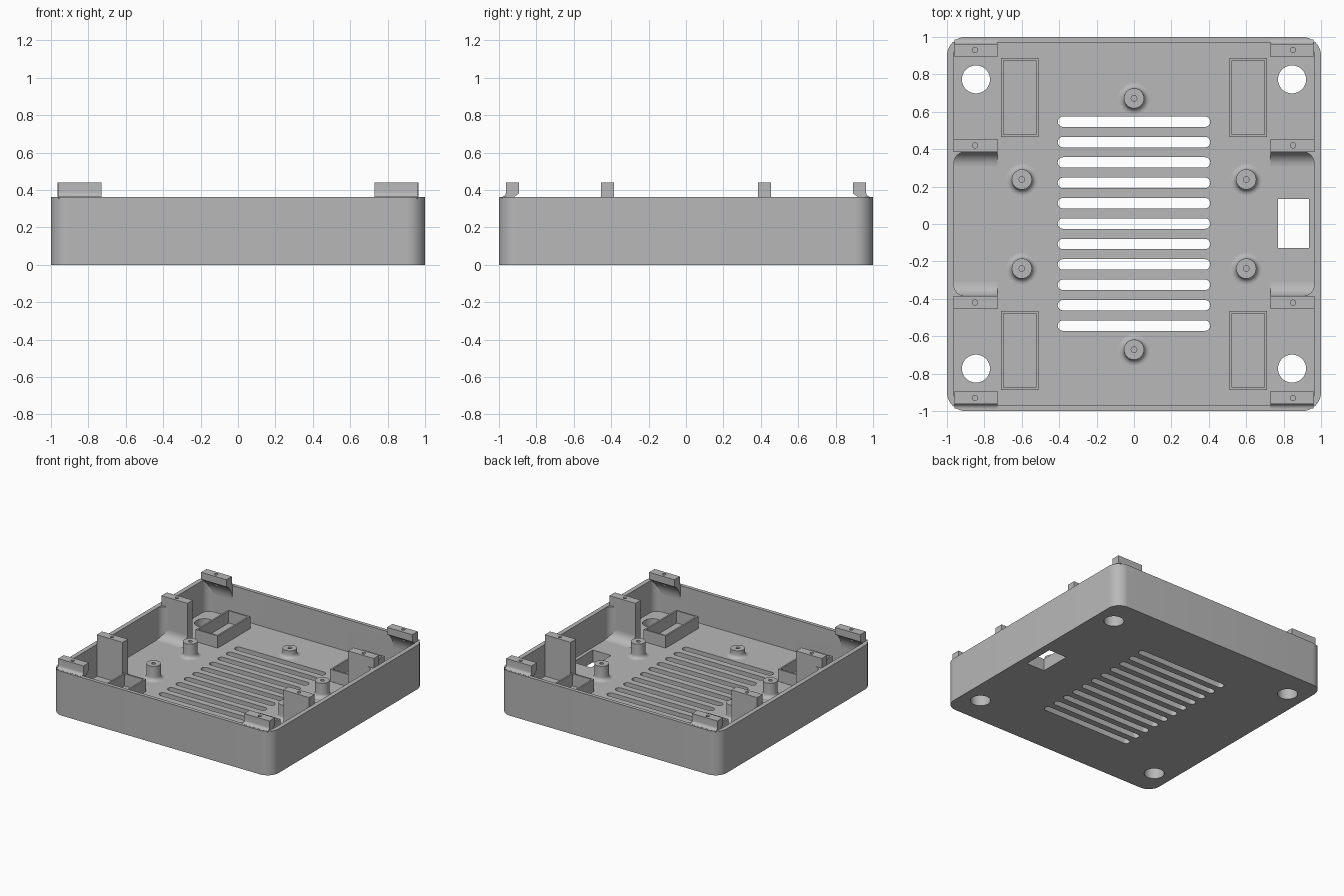
import bpy, bmesh
from math import pi, cos, sin, radians
from mathutils import Matrix

if "Cube" in bpy.data.objects:
    bpy.data.objects.remove(bpy.data.objects["Cube"])

grey = bpy.data.materials.new("plain_grey")
grey.use_nodes = True
colour = (0.48, 0.48, 0.48, 1)
grey.diffuse_color = colour
grey.node_tree.nodes["Principled BSDF"].inputs["Base Color"].default_value = colour

FLOOR, RIM, TOP = 0.1, 0.362, 0.44
INNER_X, INNER_Y = 0.963, 0.97
TAB_X0, TAB_X1 = 0.73, 0.96
BAY_Y = 0.385
ALONG_X = Matrix(((0, 0, 1, 0), (1, 0, 0, 0), (0, 1, 0, 0), (0, 0, 0, 1)))
CORNERS = [(sx, sy) for sx in (1, -1) for sy in (1, -1)]


def side_name(sx, sy):
    return ("back" if sy > 0 else "front") + ("_left" if sx > 0 else "_right")


# 2D outlines
def arc(cx, cy, r, a0, a1, n=8):
    return [(cx + r * cos(radians(a0 + (a1 - a0) * i / n)),
             cy + r * sin(radians(a0 + (a1 - a0) * i / n))) for i in range(n + 1)]


def circle(cx, cy, r, n=32):
    return arc(cx, cy, r, 0, 360, n)[:-1]


def rect(x0, x1, y0, y1):
    return [(x0, y0), (x1, y0), (x1, y1), (x0, y1)]


def round_rect(hx, hy, r):
    pts = []
    for k, (sx, sy) in enumerate(((1, 1), (-1, 1), (-1, -1), (1, -1))):
        pts += arc(sx * (hx - r), sy * (hy - r), r, 90 * k, 90 * k + 90, 10)
    return pts


def finish(name, bm):
    bmesh.ops.remove_doubles(bm, verts=bm.verts, dist=1e-5)
    bmesh.ops.recalc_face_normals(bm, faces=bm.faces)
    mesh = bpy.data.meshes.new(name)
    bm.to_mesh(mesh)
    bm.free()
    obj = bpy.data.objects.new(name, mesh)
    bpy.context.collection.objects.link(obj)
    mesh.materials.clear()
    mesh.materials.append(grey)
    shade(obj)
    return obj


def shade(obj):
    for p in obj.data.polygons:
        p.use_smooth = True
    obj.data.set_sharp_from_angle(angle=radians(30))


# Extrude an outline, with holes as further loops, from z0 to z1
def prism(name, loops, z0, z1, matrix=Matrix()):
    curve = bpy.data.curves.new(name + "_outline", "CURVE")
    curve.dimensions = "2D"
    curve.fill_mode = "BOTH"
    curve.extrude = (z1 - z0) / 2
    for pts in loops:
        spline = curve.splines.new("POLY")
        spline.points.add(len(pts) - 1)
        for p, (x, y) in zip(spline.points, pts):
            p.co = (x, y, 0, 1)
        spline.use_cyclic_u = True
    temp = bpy.data.objects.new(name + "_outline", curve)
    bpy.context.collection.objects.link(temp)
    bpy.context.view_layer.update()
    graph = bpy.context.evaluated_depsgraph_get()
    mesh = bpy.data.meshes.new_from_object(temp.evaluated_get(graph))
    bm = bmesh.new()
    bm.from_mesh(mesh)
    bpy.data.objects.remove(temp)
    bpy.data.meshes.remove(mesh)
    bm.transform(matrix @ Matrix.Translation((0, 0, (z0 + z1) / 2)))
    return finish(name, bm)


def cut(obj, cutter):
    mod = obj.modifiers.new("cut", "BOOLEAN")
    mod.operation = "DIFFERENCE"
    mod.solver = "EXACT"
    mod.object = cutter
    cutter.hide_render = True
    bpy.context.view_layer.update()
    graph = bpy.context.evaluated_depsgraph_get()
    mesh = bpy.data.meshes.new_from_object(obj.evaluated_get(graph))
    obj.modifiers.clear()
    obj.data = mesh
    bpy.data.objects.remove(cutter)
    shade(obj)


# Turned shape from a radius and height profile
def lathe(name, profile, x, y, n=32):
    bm = bmesh.new()
    rings = [[bm.verts.new((x + r * cos(2 * pi * i / n), y + r * sin(2 * pi * i / n), z))
              for i in range(n)] for r, z in profile]
    for a, b in zip(rings, rings[1:]):
        for i in range(n):
            j = (i + 1) % n
            bm.faces.new((a[i], a[j], b[j], b[i]))
    bm.faces.new(rings[-1])
    bm.faces.new(rings[0])
    return finish(name, bm)


# Tray: vent slots, foot holes and one cable opening through the floor
outline = [round_rect(1, 1, 0.1)]
for i in range(-5, 6):
    y = 0.002 + 0.109 * i
    outline.append(arc(0.38, y, 0.028, -90, 90) + arc(-0.38, y, 0.028, 90, 270))
outline += [circle(sx * 0.845, sy * 0.773, 0.075) for sx, sy in CORNERS]
outline.append(rect(0.77, 0.935, -0.127, 0.133))
tray = prism("tray", outline, 0, RIM)
cut(tray, prism("cavity", [round_rect(INNER_X, INNER_Y, 0.065)], FLOOR, 0.6))

# Screw posts with a flared foot and a pilot hole
spots = [(sx * 0.6, sy * 0.238, 0.22) for sx, sy in CORNERS] + [(0, s * 0.672, 0.16) for s in (1, -1)]
for n, (x, y, top) in enumerate(spots):
    r = 0.03
    foot = arc(0.054 + r, FLOOR + r, r, 270, 180, 6)
    profile = [(0.054 + r, FLOOR - 0.01)] + foot + [(0.054, top), (0.015, top), (0.015, FLOOR + 0.01)]
    lathe("screw_post_%d" % (n + 1), profile, x, y)

for sx, sy in CORNERS:
    side = side_name(sx, sy)
    flip = Matrix.Diagonal((sx, sy, 1, 1))

    # Low rectangular pocket frame
    prism("pocket_frame_" + side,
          [rect(0.51, 0.71, 0.465, 0.888), rect(0.523, 0.697, 0.478, 0.875)],
          FLOOR - 0.01, 0.2, flip)

    # Full height tab beside the bay
    prism("bay_tab_" + side,
          [rect(TAB_X0, TAB_X1 + 0.005, BAY_Y, 0.455), circle(0.85, 0.42, 0.014, 16)],
          FLOOR - 0.01, TOP, flip)

    # Coves where the bay meets the tab: along the floor and up the corner
    r = 0.075
    prism("bay_floor_cove_" + side,
          [[(BAY_Y + 0.01, FLOOR - 0.01), (BAY_Y - r, FLOOR - 0.01)]
           + arc(BAY_Y - r, FLOOR + r, r, 270, 360) + [(BAY_Y + 0.01, FLOOR + r)]],
          TAB_X0, INNER_X + 0.005, flip @ ALONG_X)
    r = 0.06
    prism("bay_corner_cove_" + side,
          [[(INNER_X + 0.01, BAY_Y + 0.01), (INNER_X + 0.01, BAY_Y - r)]
           + arc(INNER_X - r, BAY_Y - r, r, 0, 90) + [(INNER_X - r, BAY_Y + 0.01)]],
          FLOOR - 0.01, RIM - 0.002, flip)

    # Corner tab hung from the wall, coved below and flared onto the rim
    profile = [(0.892, TOP), (0.963, TOP)]
    profile += arc(0.987, 0.387, 0.024, 180, 270, 6)
    profile += [(0.98, 0.35), (0.98, 0.25)] + arc(0.82, 0.25, 0.15, 0, 61, 8)
    tab = prism("corner_tab_" + side, [profile], TAB_X0, TAB_X1, flip @ ALONG_X)
    cut(tab, prism("pilot_hole", [circle(0.85, 0.93, 0.014, 16)], 0.2, 0.5, flip))
